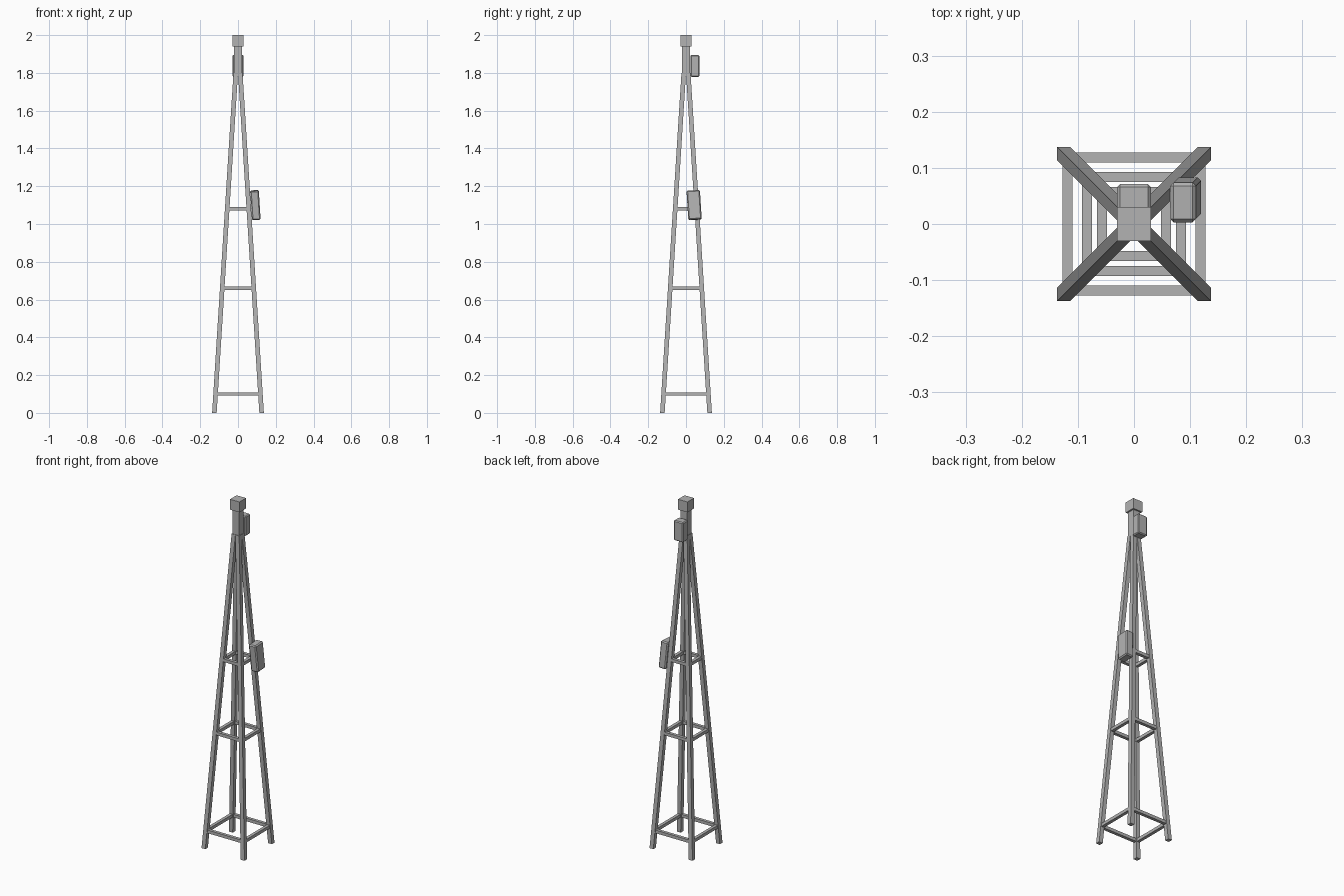
import bpy, bmesh
from math import radians
from mathutils import Vector

cube = bpy.data.objects.get("Cube")
if cube:
    bpy.data.objects.remove(cube, do_unlink=True)

steel = bpy.data.materials.new("grey steel")
steel.use_nodes = True
GREY = (0.45, 0.45, 0.45, 1)
steel.diffuse_color = GREY
steel.node_tree.nodes["Principled BSDF"].inputs["Base Color"].default_value = GREY

LEG = 0.024       # leg thickness
NECK_Z = 1.8      # height where the legs meet


def leg_offset(z):
    """Distance of a leg's centre from the tower axis at height z."""
    return 0.125 + (LEG / 2 - 0.125) * z / NECK_Z


def box(name, size, centre, rotation=(0, 0, 0), bevel=0):
    bm = bmesh.new()
    bmesh.ops.create_cube(bm, size=1)
    bmesh.ops.scale(bm, vec=Vector(size), verts=bm.verts)
    mesh = bpy.data.meshes.new(name)
    bm.to_mesh(mesh)
    bm.free()
    mesh.materials.append(steel)
    obj = bpy.data.objects.new(name, mesh)
    bpy.context.collection.objects.link(obj)
    obj.location = centre
    obj.rotation_euler = rotation
    if bevel:
        mod = obj.modifiers.new("bevel", "BEVEL")
        mod.width = bevel
        mod.segments = 1
    return obj


# Four square legs leaning in to the neck
for side, sx in (("left", 1), ("right", -1)):
    for end, sy in (("front", -1), ("back", 1)):
        leg = box(f"{end}_{side}_leg", (LEG, LEG, NECK_Z), (0, 0, 0))
        for v in leg.data.vertices:
            v.co.z += NECK_Z / 2
            offset = leg_offset(v.co.z)
            v.co.x += sx * offset
            v.co.y += sy * offset

# Square rings of cross rails
for level, z in (("lower", 0.1), ("middle", 0.66), ("upper", 1.08)):
    d = leg_offset(z)
    for side, s in (("left", 1), ("right", -1)):
        box(f"{level}_{side}_rail", (0.018, 2 * d, 0.018), (s * d, 0, z))
    for end, s in (("back", 1), ("front", -1)):
        box(f"{level}_{end}_rail", (2 * d, 0.018, 0.018), (0, s * d, z))

# Neck and cap
box("neck", (0.042, 0.042, 0.15), (0, 0, 1.87))
box("cap", (0.06, 0.06, 0.06), (0, 0, 1.97))

# Equipment boxes: one upright behind the neck, one leaning with a leg
box("upper_equipment_box", (0.06, 0.048, 0.115), (0, 0.047, 1.837), bevel=0.005)
box("lower_equipment_box", (0.046, 0.071, 0.155), (0.092, 0.043, 1.1),
    (radians(3.6), radians(-3.6), 0), bevel=0.006)
